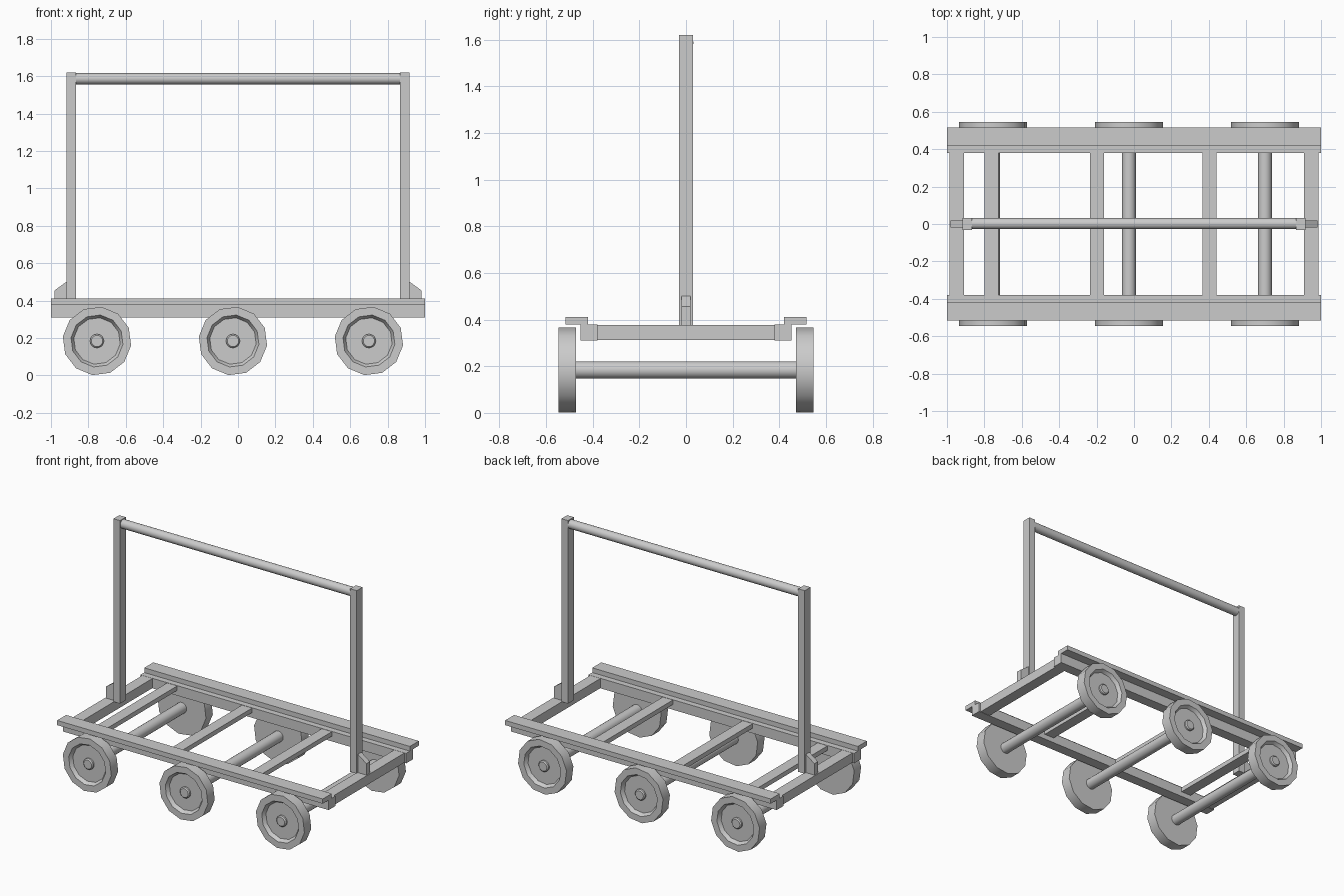
import bpy, bmesh, math

cube = bpy.data.objects.get("Cube")
if cube:
    bpy.data.objects.remove(cube, do_unlink=True)

grey = bpy.data.materials.new("light grey metal")
grey.use_nodes = True
grey.diffuse_color = (0.6, 0.6, 0.6, 1)
grey.node_tree.nodes["Principled BSDF"].inputs["Base Color"].default_value = (0.6, 0.6, 0.6, 1)


def finish(name, bm, smooth=False):
    """Turn a bmesh into a named grey object."""
    bmesh.ops.recalc_face_normals(bm, faces=bm.faces)
    mesh = bpy.data.meshes.new(name)
    bm.to_mesh(mesh)
    bm.free()
    mesh.materials.append(grey)
    obj = bpy.data.objects.new(name, mesh)
    bpy.context.collection.objects.link(obj)
    if smooth:
        bpy.ops.object.select_all(action="DESELECT")
        obj.select_set(True)
        bpy.context.view_layer.objects.active = obj
        bpy.ops.object.shade_smooth_by_angle(angle=math.radians(35))
    return obj


def prism(name, outline, place, start, end):
    """Extrude a 2D outline; place(u, v, t) maps it into space."""
    bm = bmesh.new()
    a = [bm.verts.new(place(u, v, start)) for u, v in outline]
    b = [bm.verts.new(place(u, v, end)) for u, v in outline]
    bm.faces.new(a)
    bm.faces.new(b[::-1])
    for i in range(len(a)):
        j = (i + 1) % len(a)
        bm.faces.new((a[i], b[i], b[j], a[j]))
    return finish(name, bm)


def box(name, x0, x1, y0, y1, z0, z1):
    outline = [(x0, y0), (x1, y0), (x1, y1), (x0, y1)]
    return prism(name, outline, lambda u, v, t: (u, v, t), z0, z1)


def lathe(name, profile, sides, place, phase=0.0):
    """Revolve (radius, distance along axis) rings, capped at both ends."""
    bm = bmesh.new()
    rings = []
    for r, d in profile:
        angles = [phase + math.tau * i / sides for i in range(sides)]
        rings.append([bm.verts.new(place(r * math.cos(a), r * math.sin(a), d)) for a in angles])
    for p, q in zip(rings, rings[1:]):
        for i in range(sides):
            j = (i + 1) % sides
            bm.faces.new((p[i], p[j], q[j], q[i]))
    bm.faces.new(rings[0])
    bm.faces.new(rings[-1])
    return finish(name, bm, smooth=True)


# Stepped side rails
rail = [(0.38, 0.31), (0.453, 0.31), (0.453, 0.378), (0.517, 0.378),
        (0.517, 0.41), (0.42, 0.41), (0.42, 0.378), (0.38, 0.378)]
for side, label in ((-1, "front"), (1, "back")):
    prism(label + "_rail", rail, lambda u, v, t: (t, side * u, v), -1, 1)

# End beams, uprights and their gussets
for side, label in ((-1, "right"), (1, "left")):
    box(label + "_end_beam", side * 0.91, side * 0.987, -0.39, 0.39, 0.312, 0.377)
    box(label + "_post", side * 0.867, side * 0.916, -0.031, 0.031, 0.374, 1.62)
    gusset = [(0.914, 0.376), (0.98, 0.376), (0.98, 0.455), (0.914, 0.503)]
    prism(label + "_gusset", gusset, lambda u, v, t: (side * u, t, v), -0.019, 0.019)

# Thin cross slats
for i, x in enumerate((-0.762, -0.198, 0.403)):
    box(f"cross_slat_{i + 1}", x - 0.038, x + 0.038, -0.39, 0.39, 0.345, 0.376)

# Push bar
lathe("push_bar", [(0.03, -0.87), (0.03, 0.87)], 20,
      lambda u, v, t: (t, u + 0.002, v + 1.586))

# Axles with chamfered ends, and dished twelve-sided wheels
axle = [(0.03, -0.54), (0.037, -0.533), (0.037, 0.533), (0.03, 0.54)]
wheel = [(0.184, 0.472), (0.184, 0.546), (0.14, 0.546), (0.125, 0.522)]
for i, x in enumerate((-0.754, -0.027, 0.70)):
    lathe(f"axle_{i + 1}", axle, 20, lambda u, v, t: (x + u, t, v + 0.184))
    for side, label in ((-1, "front"), (1, "back")):
        lathe(f"{label}_wheel_{i + 1}", wheel, 12,
              lambda u, v, t: (x + u, side * t, v + 0.184), math.radians(-7.5))
